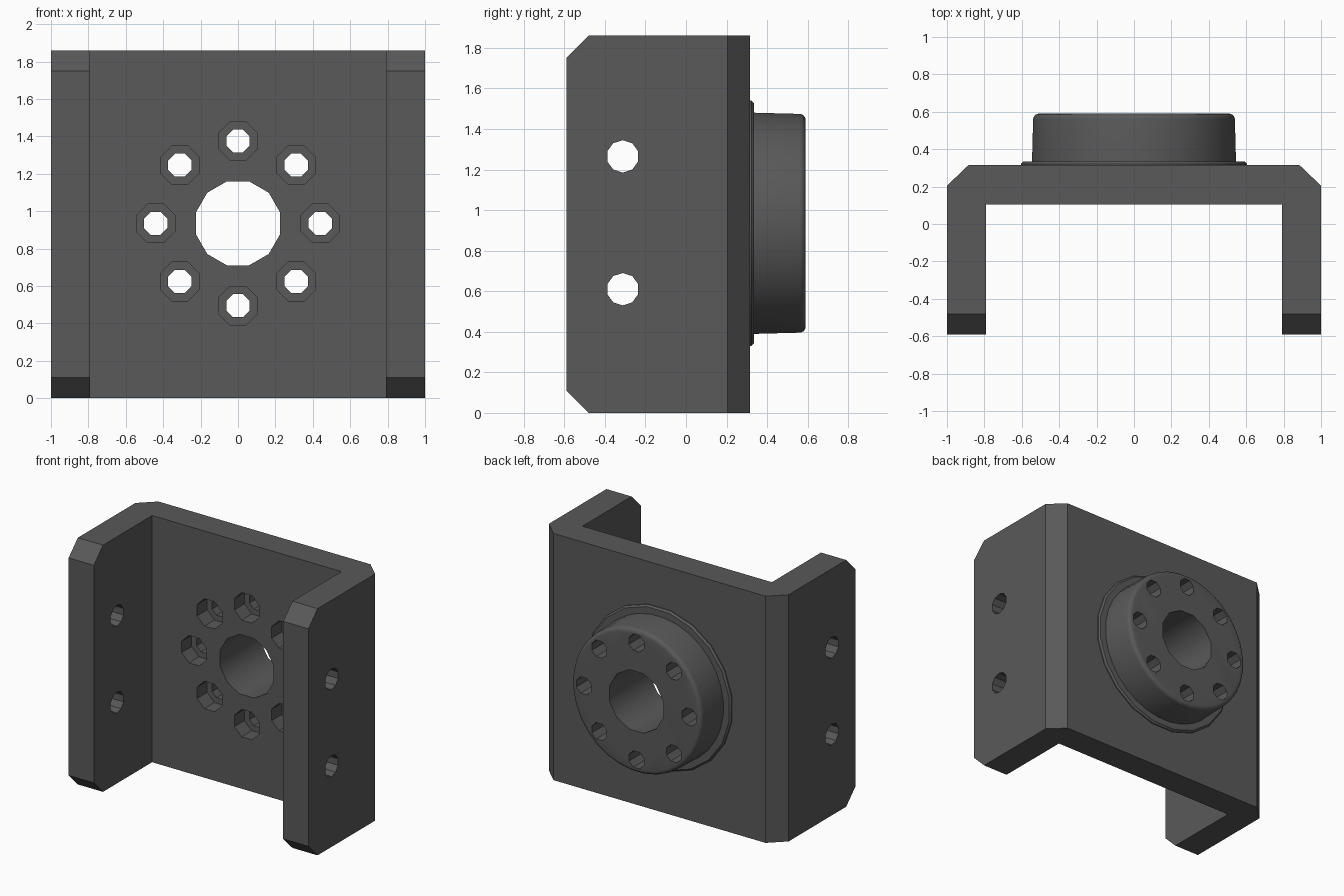
import bpy, bmesh
from math import cos, sin, pi, radians
from mathutils import Matrix, Vector

if "Cube" in bpy.data.objects:
    bpy.data.objects.remove(bpy.data.objects["Cube"])

H, ZC = 1.86, 0.935      # bracket height, hub axis height


def make_object(name, bm):
    bmesh.ops.recalc_face_normals(bm, faces=bm.faces)
    me = bpy.data.meshes.new(name)
    bm.to_mesh(me)
    bm.free()
    ob = bpy.data.objects.new(name, me)
    bpy.context.collection.objects.link(ob)
    return ob


def prism(name, points, direction):
    bm = bmesh.new()
    face = bm.faces.new([bm.verts.new(p) for p in points])
    ext = bmesh.ops.extrude_face_region(bm, geom=[face])
    moved = [g for g in ext["geom"] if isinstance(g, bmesh.types.BMVert)]
    bmesh.ops.translate(bm, verts=moved, vec=Vector(direction))
    return make_object(name, bm)


def lathe(bm, profile, n, matrix, phase=0.5):
    """Closed solid turned around the y axis from (radius, y) points."""
    rings = []
    for r, y in profile:
        angles = [2 * pi * (i + phase) / n for i in range(n)]
        rings.append([bm.verts.new(matrix @ Vector((r * cos(a), y, r * sin(a))))
                      for a in angles])
    for a, b in zip(rings, rings[1:]):
        for i in range(n):
            j = (i + 1) % n
            bm.faces.new((a[i], a[j], b[j], b[i]))
    bm.faces.new(rings[0])
    bm.faces.new(rings[-1])


def boolean(target, tool, operation):
    tool.hide_render = True
    mod = target.modifiers.new("cut", "BOOLEAN")
    mod.operation, mod.object, mod.solver = operation, tool, "EXACT"
    bpy.context.view_layer.objects.active = target
    bpy.ops.object.modifier_apply(modifier=mod.name)
    bpy.data.objects.remove(tool)


# U-shaped bracket with chamfered back corners
half = [(0.79, 0.105), (0.79, -0.59), (1, -0.59), (1, 0.205), (0.885, 0.315)]
outline = half + [(-x, y) for x, y in reversed(half)]
bracket = prism("hub_bracket", [(x, y, 0) for x, y in outline], (0, 0, H))

# Chamfer the free corners of both side walls
side = [(-0.7, 0.22), (-0.38, -0.1), (1, -0.1), (1, H + 0.1),
        (-0.38, H + 0.1), (-0.7, H - 0.22)]
boolean(bracket, prism("wall_trim", [(-1.5, y, z) for y, z in side], (3, 0, 0)),
        "INTERSECT")

# Thin many-sided flange
axis = Matrix.Translation((0, 0, ZC))
bm = bmesh.new()
lathe(bm, [(0.612, 0.22), (0.612, 0.322), (0.6, 0.335)], 20, axis)
boolean(bracket, make_object("hub_flange", bm), "UNION")

# Round hub with a softly rounded rim
rim = [(0.512 + 0.03 * cos(k * pi / 8), 0.56 + 0.03 * sin(k * pi / 8))
       for k in range(5)]
bm = bmesh.new()
lathe(bm, [(0.548, 0.22), (0.548, 0.335)] + rim, 32, axis)
boolean(bracket, make_object("hub", bm), "UNION")

# Centre bore, ring of counterbored screw holes, and side wall holes
bm = bmesh.new()
lathe(bm, [(0.232, -0.1), (0.232, 0.8)], 12, axis)
for k in range(8):
    a = k * pi / 4
    spot = Matrix.Translation((0.44 * cos(a), 0, ZC + 0.44 * sin(a)))
    lathe(bm, [(0.112, -0.1), (0.112, 0.225), (0.067, 0.225), (0.067, 0.8)], 8, spot)
for z in (0.61, 1.265):
    across = Matrix.Translation((0, -0.312, z)) @ Matrix.Rotation(pi / 2, 4, "Z")
    lathe(bm, [(0.08, -1.3), (0.08, 1.3)], 10, across)
boolean(bracket, make_object("hole_cutters", bm), "DIFFERENCE")

# Dark grey metal
metal = bpy.data.materials.new("dark_metal")
metal.diffuse_color = (0.1, 0.1, 0.102, 1)
metal.use_nodes = True
metal.node_tree.nodes["Principled BSDF"].inputs["Base Color"].default_value = metal.diffuse_color
bracket.data.materials.clear()
bracket.data.materials.append(metal)
for poly in bracket.data.polygons:
    poly.material_index = 0

# Smooth the hub, keep plate edges crisp
bpy.ops.object.select_all(action="DESELECT")
bracket.select_set(True)
bpy.context.view_layer.objects.active = bracket
bpy.ops.object.shade_smooth_by_angle(angle=radians(32))
